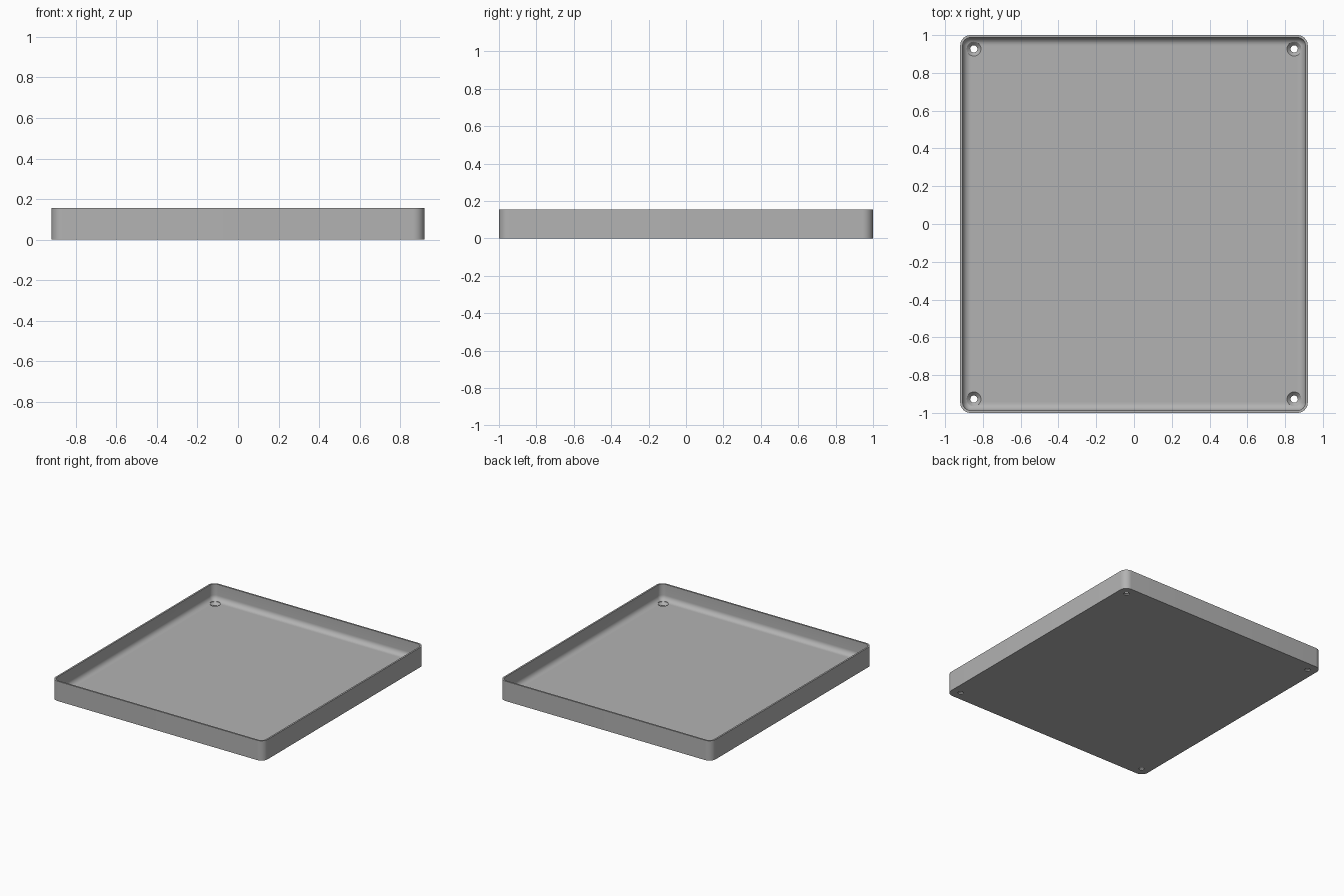
import bpy, bmesh, math

cube = bpy.data.objects.get("Cube")
if cube:
    bpy.data.objects.remove(cube, do_unlink=True)

HALF_X, HALF_Y, HEIGHT = 0.92, 1.0, 0.155
WALL, FLOOR, CORNER, FILLET = 0.013, 0.03, 0.055, 0.04

grey = bpy.data.materials.new("plain_grey")
grey.use_nodes = True
grey.diffuse_color = (0.45, 0.45, 0.45, 1)
grey.node_tree.nodes["Principled BSDF"].inputs["Base Color"].default_value = grey.diffuse_color


def make_object(name, bm):
    bmesh.ops.recalc_face_normals(bm, faces=bm.faces)
    mesh = bpy.data.meshes.new(name)
    bm.to_mesh(mesh)
    bm.free()
    mesh.materials.append(grey)
    obj = bpy.data.objects.new(name, mesh)
    bpy.context.collection.objects.link(obj)
    return obj


def loft(bm, rings):
    """Skin a stack of closed rings and cap both ends."""
    rings = [[bm.verts.new(p) for p in ring] for ring in rings]
    for a, b in zip(rings, rings[1:]):
        for i in range(len(a)):
            j = (i + 1) % len(a)
            bm.faces.new((a[i], a[j], b[j], b[i]))
    bm.faces.new(rings[0])
    bm.faces.new(rings[-1])


def rounded_ring(inset, z, steps=10):
    """Rounded rectangle offset inward from the outer outline."""
    r = CORNER - inset
    ring = []
    for k, (sx, sy) in enumerate([(1, 1), (-1, 1), (-1, -1), (1, -1)]):
        for i in range(steps + 1):
            a = math.pi / 2 * (k + i / steps)
            ring.append((sx * (HALF_X - CORNER) + r * math.cos(a),
                         sy * (HALF_Y - CORNER) + r * math.sin(a), z))
    return ring


def circle(x, y, r, z, sides=32):
    return [(x + r * math.cos(math.tau * i / sides),
             y + r * math.sin(math.tau * i / sides), z) for i in range(sides)]


# Tray: outer wall, rim, inner wall, then a rounded fillet into the floor
profile = [(0, 0), (0, HEIGHT), (WALL, HEIGHT)]
for i in range(9):
    a = math.pi / 2 * i / 8
    profile.append((WALL + FILLET * (1 - math.cos(a)), FLOOR + FILLET * (1 - math.sin(a))))
bm = bmesh.new()
loft(bm, [rounded_ring(*p) for p in profile])
tray = make_object("tray", bm)

# Countersunk screw holes in the four corners
bm = bmesh.new()
for sx in (-1, 1):
    for sy in (-1, 1):
        x, y = sx * 0.848, sy * 0.927
        loft(bm, [circle(x, y, r, z) for r, z in
                  [(0.019, -0.05), (0.019, 0.01), (0.038, FLOOR), (0.038, 0.1)]])
cutter = make_object("screw_hole_cutter", bm)
cutter.hide_render = True
cutter.hide_viewport = True

cut = tray.modifiers.new("screw_holes", "BOOLEAN")
cut.operation = "DIFFERENCE"
cut.solver = "EXACT"
cut.object = cutter
bpy.context.view_layer.objects.active = tray
tray.select_set(True)
bpy.ops.object.modifier_apply(modifier=cut.name)
bpy.data.objects.remove(cutter, do_unlink=True)
bpy.ops.object.shade_smooth_by_angle(angle=math.radians(30))
